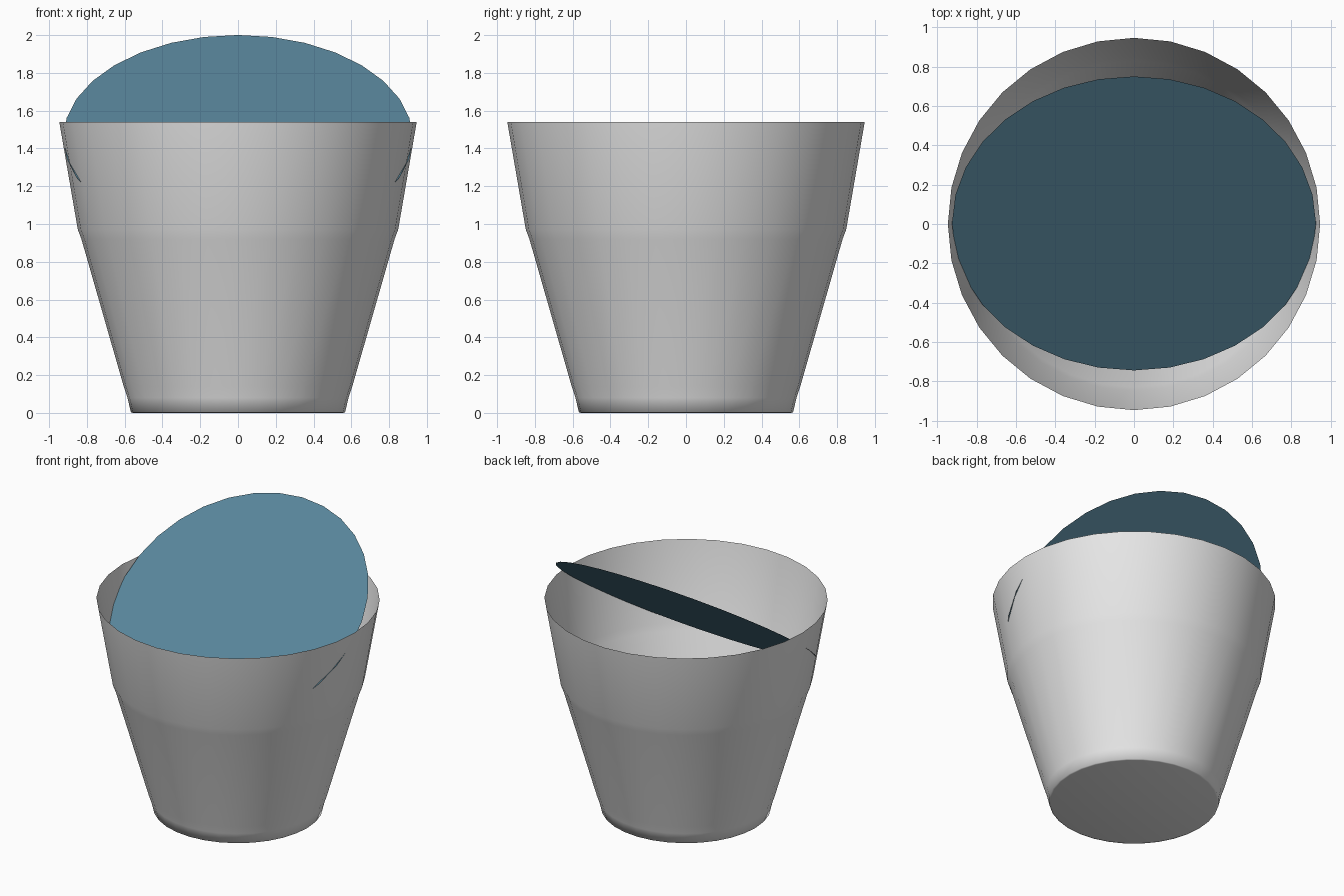
import bpy, bmesh, math
from mathutils import Matrix

if "Cube" in bpy.data.objects:
    bpy.data.objects.remove(bpy.data.objects["Cube"])

SIDES = 32


def material(name, rgb):
    m = bpy.data.materials.new(name)
    m.diffuse_color = (*rgb, 1.0)
    m.use_nodes = True
    m.node_tree.nodes["Principled BSDF"].inputs["Base Color"].default_value = m.diffuse_color
    return m


def finish(bm, name, mat, smooth):
    me = bpy.data.meshes.new(name)
    for f in bm.faces:
        f.smooth = smooth
    bm.to_mesh(me)
    bm.free()
    me.materials.append(mat)
    ob = bpy.data.objects.new(name, me)
    bpy.context.collection.objects.link(ob)
    return ob


# Bucket: thin open shell turned from a (radius, height) profile
def bucket(profile):
    bm = bmesh.new()
    rings = []
    for r, z in profile:
        rings.append([bm.verts.new((r * math.cos(2 * math.pi * i / SIDES),
                                    r * math.sin(2 * math.pi * i / SIDES), z))
                      for i in range(SIDES)])
    for a, b in zip(rings, rings[1:]):
        for i in range(SIDES):
            j = (i + 1) % SIDES
            bm.faces.new((a[i], a[j], b[j], b[i]))
    bm.faces.new(rings[0][::-1])  # closed base
    return finish(bm, "bucket", material("light grey", (0.8, 0.8, 0.8)), True)


bucket([(0.555, 0.0), (0.567, 0.003), (0.585, 0.08), (0.605, 0.14),
        (0.829, 0.92), (0.848, 0.97), (0.946, 1.54)])

# Liquid surface: flat disc tilted up towards the back
bm = bmesh.new()
bmesh.ops.create_circle(bm, cap_ends=True, segments=SIDES, radius=0.925)
tilt = math.acos(0.747 / 0.925)
bm.transform(Matrix.Translation((0, 0.003, 1.455)) @ Matrix.Rotation(tilt, 4, 'X'))
bm.normal_update()
for f in bm.faces:
    if f.normal.z < 0:
        f.normal_flip()
finish(bm, "liquid_surface", material("muted blue", (0.098, 0.235, 0.322)), False)
